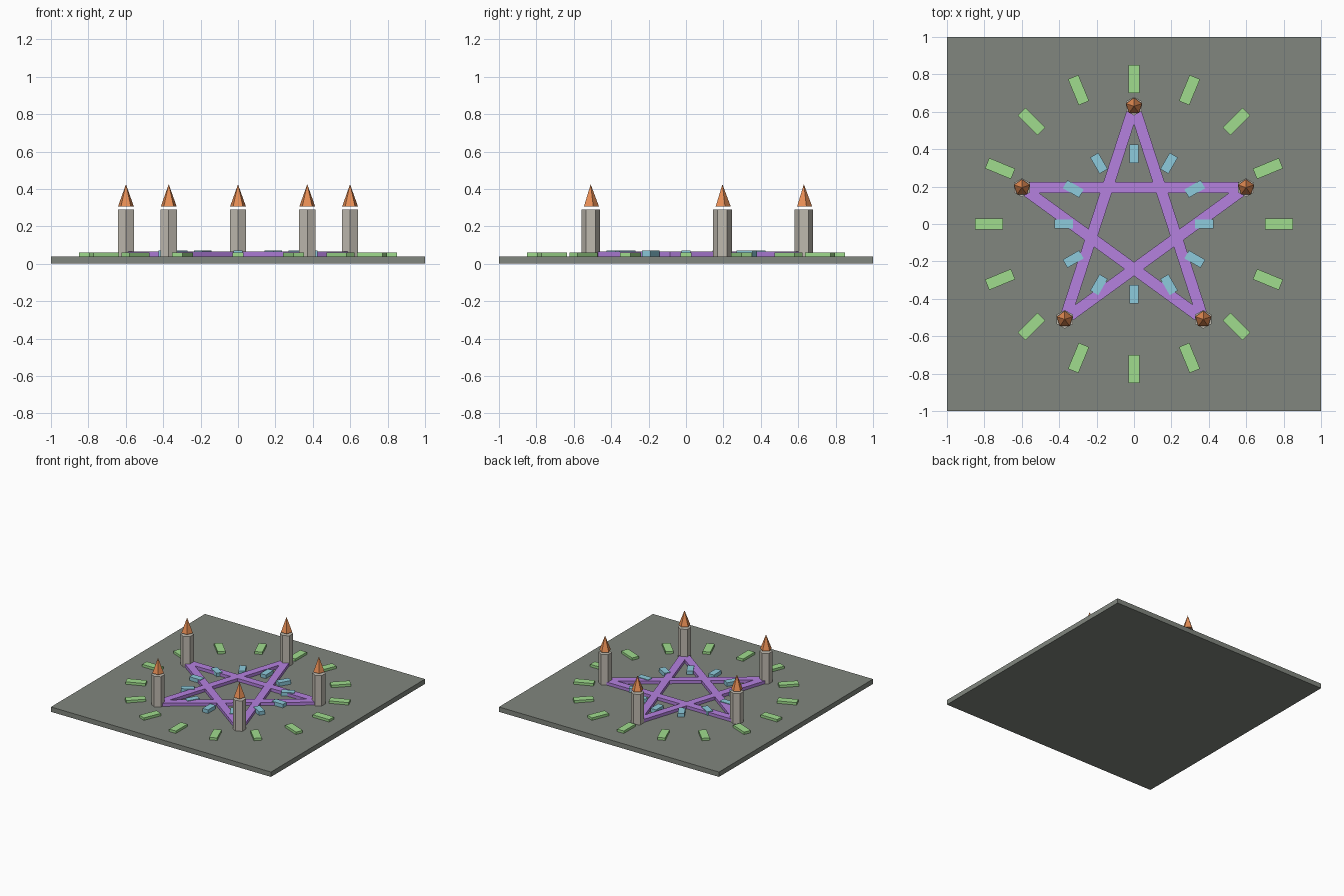
import bpy, bmesh, math
from mathutils import Matrix, Vector

if "Cube" in bpy.data.objects:
    bpy.data.objects.remove(bpy.data.objects["Cube"])


def material(name, rgb):
    m = bpy.data.materials.new(name)
    m.diffuse_color = (*rgb, 1)
    m.use_nodes = True
    m.node_tree.nodes["Principled BSDF"].inputs["Base Color"].default_value = m.diffuse_color
    return m


STONE = material("dark_stone", (0.22, 0.24, 0.21))
PURPLE = material("purple", (0.46, 0.22, 0.74))
GREEN = material("green", (0.35, 0.72, 0.27))
BLUE = material("blue", (0.27, 0.60, 0.72))
PILLAR = material("pale_stone", (0.52, 0.49, 0.43))
ORANGE = material("orange", (0.80, 0.27, 0.09))

FLOOR = 0.04


def finish(bm, name, mat):
    me = bpy.data.meshes.new(name)
    bm.to_mesh(me)
    bm.free()
    me.materials.append(mat)
    ob = bpy.data.objects.new(name, me)
    bpy.context.collection.objects.link(ob)
    return ob


def box(name, mat, size, z0, x=0, y=0, angle=0):
    bm = bmesh.new()
    bmesh.ops.create_cube(bm, size=1, matrix=Matrix.Diagonal((*size, 1)))
    ob = finish(bm, name, mat)
    ob.location = (x, y, z0 + size[2] / 2)
    ob.rotation_euler.z = angle
    return ob


def prism(name, mat, sides, r1, r2, z0, z1, x, y):
    bm = bmesh.new()
    bmesh.ops.create_cone(bm, cap_ends=True, segments=sides,
                          radius1=r1, radius2=r2, depth=z1 - z0)
    if r2 == 0:
        bmesh.ops.remove_doubles(bm, verts=bm.verts, dist=1e-5)
    ob = finish(bm, name, mat)
    ob.location = (x, y, (z0 + z1) / 2)
    return ob


def ring(name, mat, count, radius, size):
    # Radial markers laid on the floor
    for i in range(count):
        a = i * math.tau / count
        box(f"{name}_{i + 1}", mat, size, FLOOR,
            radius * math.cos(a), radius * math.sin(a), a)


# Floor slab
box("floor_slab", STONE, (2, 2, FLOOR), 0)

# Star bars join every second point of a pentagon
points = [Vector((0.63 * math.cos(a), 0.63 * math.sin(a)))
          for a in (math.pi / 2 + k * math.tau / 5 for k in range(5))]
for i, p in enumerate(points):
    q = points[(i + 2) % 5]
    d, c = q - p, (p + q) / 2
    box(f"star_bar_{i + 1}", PURPLE, (d.length, 0.06, 0.025), FLOOR,
        c.x, c.y, math.atan2(d.y, d.x))

# Outer and inner rings of markers
ring("outer_marker", GREEN, 16, 0.775, (0.15, 0.06, 0.02))
ring("inner_marker", BLUE, 12, 0.375, (0.10, 0.05, 0.03))

# Hexagonal pillars with floating five-sided points
for i, p in enumerate(points):
    prism(f"pillar_{i + 1}", PILLAR, 6, 0.05, 0.05, FLOOR, 0.29, p.x, p.y)
    prism(f"pillar_point_{i + 1}", ORANGE, 5, 0.045, 0, 0.305, 0.425, p.x, p.y)
